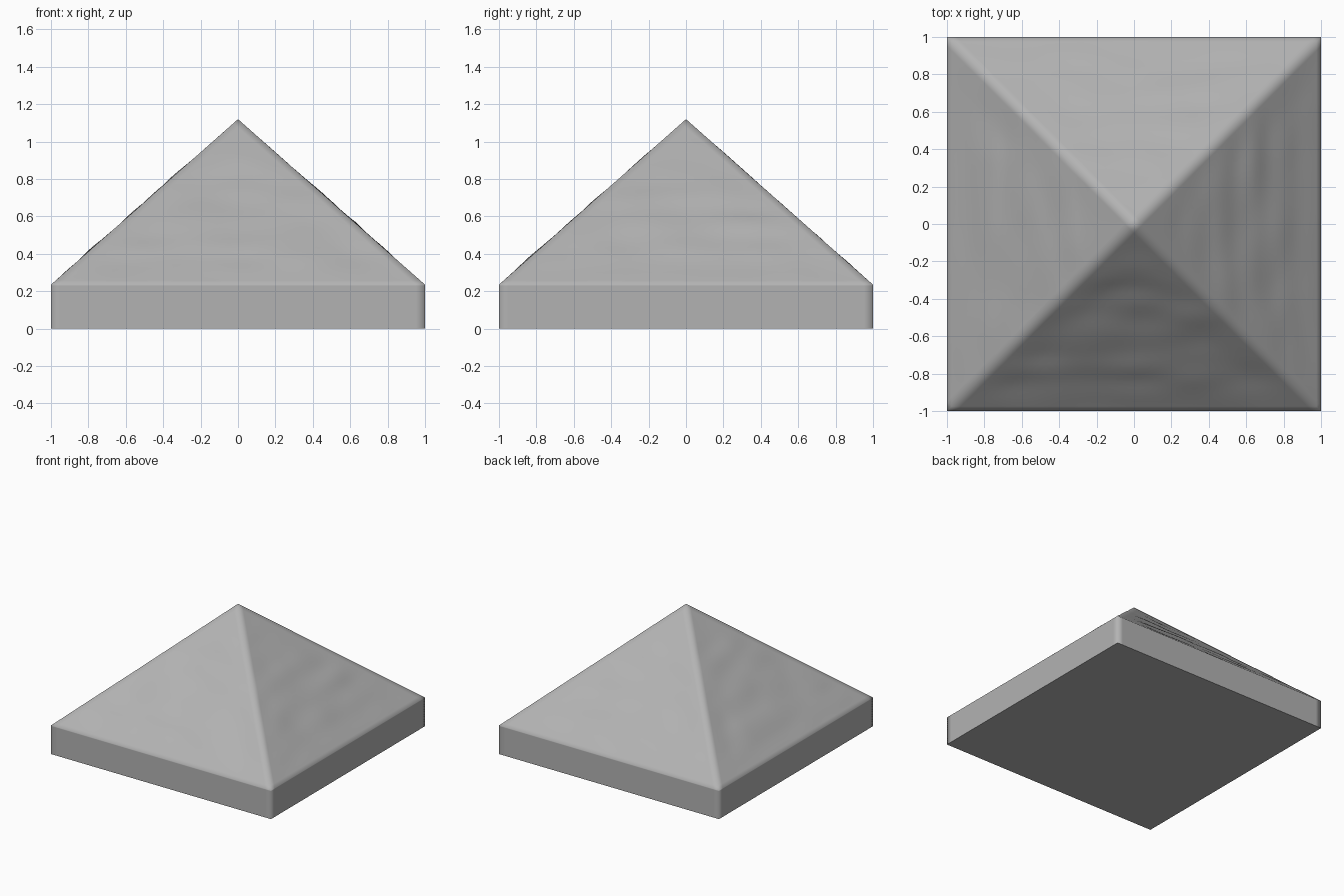
import bpy, bmesh
from mathutils import Vector, noise

if "Cube" in bpy.data.objects:
    bpy.data.objects.remove(bpy.data.objects["Cube"])

EAVE, APEX = 0.235, 1.12
corners = [(-1, -1), (1, -1), (1, 1), (-1, 1)]

# Square plinth and four sloping sides in one skin, so the edges shade softly
bm = bmesh.new()
low = [bm.verts.new((x, y, 0)) for x, y in corners]
rim = [bm.verts.new((x, y, EAVE)) for x, y in corners]
tip = bm.verts.new((0, 0, APEX))
bm.faces.new(low[::-1])
for i in range(4):
    j = (i + 1) % 4
    bm.faces.new((low[i], low[j], rim[j], rim[i]))
    bm.faces.new((rim[i], rim[j], tip))
bmesh.ops.subdivide_edges(bm, edges=bm.edges, cuts=39, use_grid_fill=True)
bmesh.ops.recalc_face_normals(bm, faces=bm.faces)

# Shallow weathering in the slopes, fading out at the eaves, ridges and tip
bm.normal_update()
for v in bm.verts:
    p = v.co
    if p.z <= EAVE + 0.001:
        continue
    ax, ay = abs(p.x), abs(p.y)
    reach = max(ax, ay)
    fade = min(1, (1 - reach) * 6) * min(1, 0.1 + abs(ax - ay) * 4) * min(1, reach * 3)
    sample = Vector((p.x * 3, p.y * 3, p.z * 8))
    v.co = p - v.normal * 0.01 * fade * (0.2 + noise.noise(sample))

# Smooth all over; only the underside keeps a crisp rim
for f in bm.faces:
    f.smooth = True
bm.normal_update()
for e in bm.edges:
    if sum(f.normal.z < -0.9 for f in e.link_faces) == 1:
        e.smooth = False

mesh = bpy.data.meshes.new("stone_pyramid")
bm.to_mesh(mesh)
bm.free()
pyramid = bpy.data.objects.new("stone_pyramid", mesh)
bpy.context.collection.objects.link(pyramid)

# Mid-grey stone
stone = bpy.data.materials.new("grey_stone")
stone.diffuse_color = (0.45, 0.45, 0.45, 1)
stone.use_nodes = True
stone.node_tree.nodes["Principled BSDF"].inputs["Base Color"].default_value = stone.diffuse_color
mesh.materials.append(stone)
